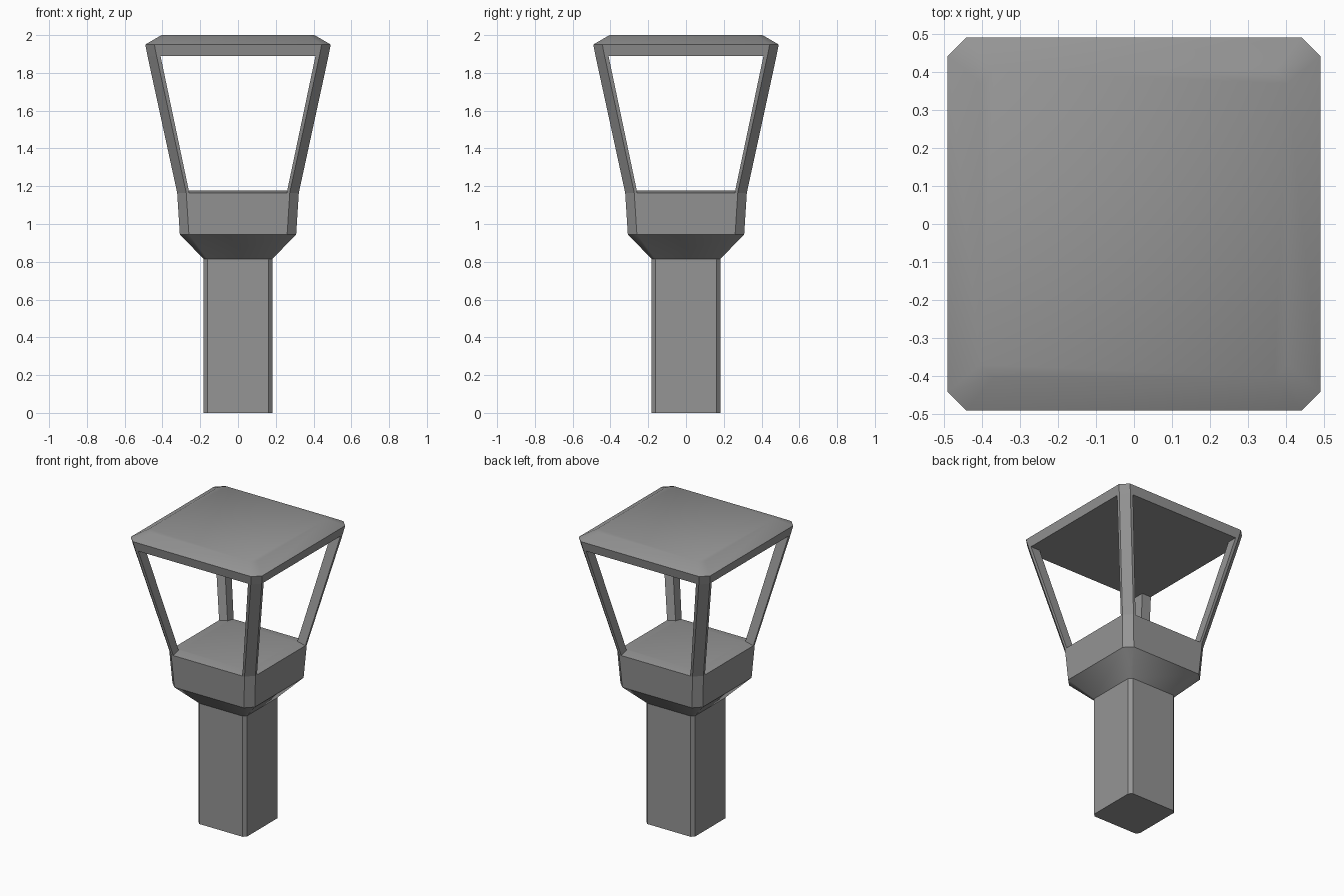
import bpy, bmesh

if "Cube" in bpy.data.objects:
    bpy.data.objects.remove(bpy.data.objects["Cube"])

# Dark grey metal
metal = bpy.data.materials.new("dark_grey_metal")
metal.diffuse_color = (0.3, 0.3, 0.3, 1)
metal.use_nodes = True
metal.node_tree.nodes["Principled BSDF"].inputs["Base Color"].default_value = metal.diffuse_color


def ring(half, cut, z):
    """Square outline with chamfered corners."""
    a, b = half, half - cut
    return [(x, y, z) for x, y in ((a, -b), (a, b), (b, a), (-b, a),
                                   (-a, b), (-a, -b), (-b, -a), (b, -a))]


def loft(name, rings, smooth=None):
    """Closed solid through a stack of matching outlines."""
    bm = bmesh.new()
    loops = [[bm.verts.new(p) for p in r] for r in rings]
    n = len(loops[0])
    for lo, hi in zip(loops, loops[1:]):
        for i in range(n):
            j = (i + 1) % n
            bm.faces.new((lo[i], lo[j], hi[j], hi[i]))
    bm.faces.new(loops[0][::-1])
    bm.faces.new(loops[-1])
    bmesh.ops.recalc_face_normals(bm, faces=bm.faces)
    mesh = bpy.data.meshes.new(name)
    bm.to_mesh(mesh)
    bm.free()
    mesh.materials.append(metal)
    obj = bpy.data.objects.new(name, mesh)
    bpy.context.collection.objects.link(obj)
    if smooth:
        bpy.ops.object.select_all(action='DESELECT')
        obj.select_set(True)
        bpy.context.view_layer.objects.active = obj
        bpy.ops.object.shade_smooth_by_angle(angle=smooth)
    return obj


# Square shaft, flared collar and lamp housing in one body
loft("shaft_and_housing", [
    ring(0.182, 0.02, 0.0),
    ring(0.182, 0.02, 0.815),
    ring(0.308, 0.048, 0.945),
    ring(0.322, 0.048, 1.165),
    ring(0.26, 0.01, 1.178),
], smooth=0.6)

# Roof slab with bevelled top edge
loft("roof", [
    ring(0.479, 0.048, 1.889),
    ring(0.491, 0.048, 1.95),
    ring(0.405, 0.035, 2.0),
], smooth=0.7)


# Four leaning corner posts
def post_section(sx, sy, inner, outer, z):
    b = outer - 0.048
    return [(sx * x, sy * y, z) for x, y in
            ((inner, inner), (outer, inner), (outer, b), (b, outer), (inner, outer))]


for sx, side in ((-1, "left"), (1, "right")):
    for sy, end in ((-1, "front"), (1, "back")):
        loft(f"post_{end}_{side}", [
            post_section(sx, sy, 0.258, 0.322, 1.165),
            post_section(sx, sy, 0.41, 0.479, 1.889),
        ])
